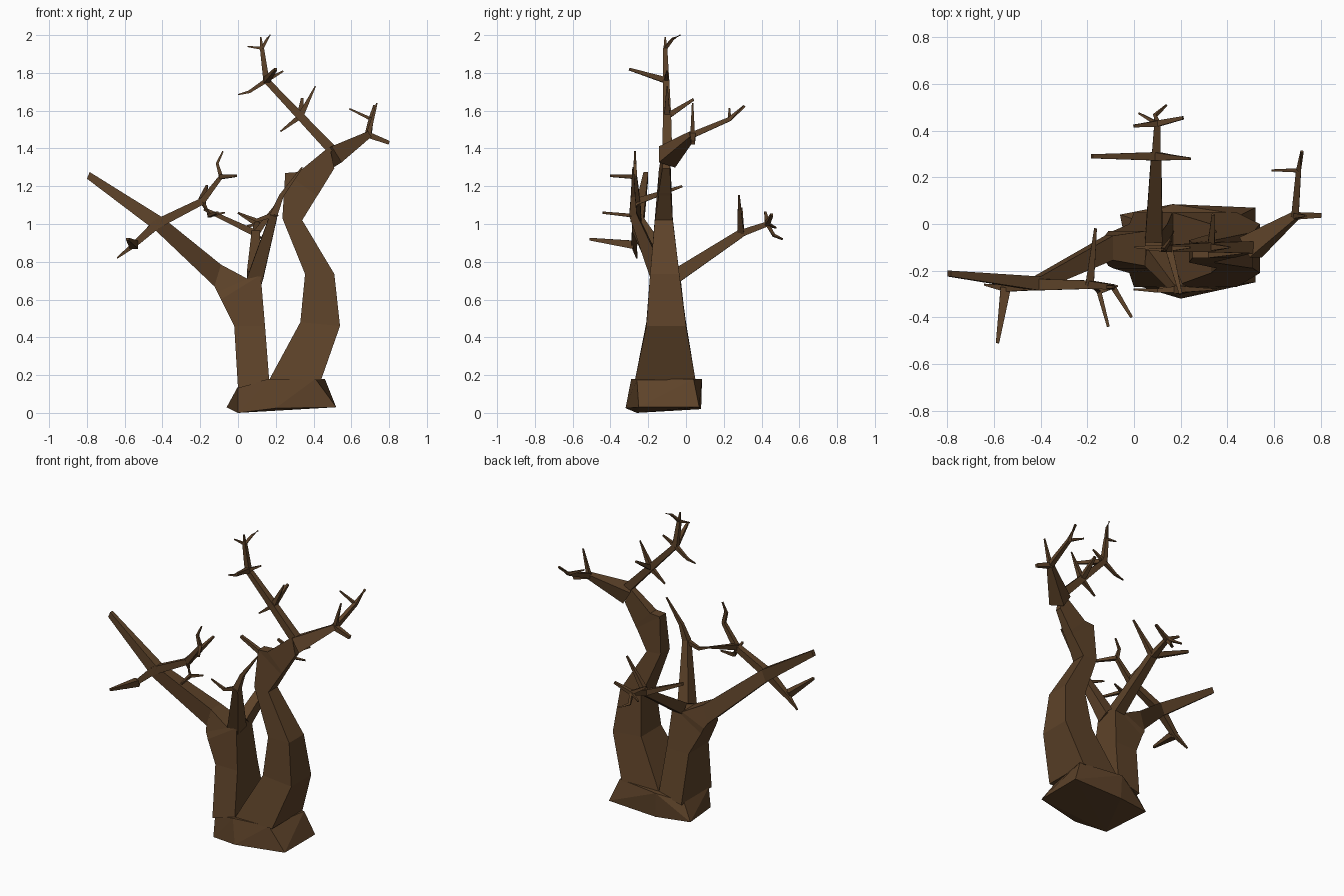
import bpy, bmesh
from mathutils import Vector

bark = bpy.data.materials.new("bark")
bark.diffuse_color = (0.11, 0.055, 0.022, 1)


def finish(bm, name):
    bmesh.ops.recalc_face_normals(bm, faces=bm.faces)
    mesh = bpy.data.meshes.new(name)
    bm.to_mesh(mesh)
    bm.free()
    mesh.materials.append(bark)
    bpy.context.collection.objects.link(bpy.data.objects.new(name, mesh))


def skin(bm, rings):
    """Bridge four-cornered rings and cap both ends."""
    vs = [[bm.verts.new(p) for p in r] for r in rings]
    for a, b in zip(vs, vs[1:]):
        for i in range(4):
            j = (i + 1) % 4
            bm.faces.new((a[i], a[j], b[j], b[i]))
    bm.faces.new(vs[0])
    bm.faces.new(vs[-1])


def trunk(name, sections):
    """Section: left x, z, right x, z, front y, back y."""
    bm = bmesh.new()
    skin(bm, [((lx, y0, lz), (rx, y0, rz), (rx, y1, rz), (lx, y1, lz))
              for lx, lz, rx, rz, y0, y1 in sections])
    finish(bm, name)


def limb(bm, points, r0, r1):
    """Square tapered tube along points."""
    pts = [Vector(p) for p in points]
    n = len(pts) - 1
    rings = []
    for i, p in enumerate(pts):
        d = (pts[min(i + 1, n)] - pts[max(i - 1, 0)]).normalized()
        ref = Vector((0, 0, 1)) if abs(d.y) > 0.75 else Vector((0, 1, 0))
        s = d.cross(ref).normalized()
        u = s.cross(d)
        r = r0 + (r1 - r0) * i / n
        rings.append([p + r * (a * s + b * u)
                      for a, b in ((-1, -1), (1, -1), (1, 1), (-1, 1))])
    skin(bm, rings)


def limbs(name, items):
    bm = bmesh.new()
    for points, r0, r1 in items:
        limb(bm, points, r0, r1)
    finish(bm, name)


# Flared base shared by both trunks
bm = bmesh.new()
for p in [(-.06, .04, .03), (.17, .08, .02), (.52, .07, .03), (.52, -.25, .03),
          (.2, -.32, .025), (0, -.26, 0), (0, .02, .14), (0, -.24, .14),
          (.165, .085, .18), (.165, -.29, .18), (.46, .04, .18), (.41, -.26, .18)]:
    bm.verts.new(p)
bmesh.ops.convex_hull(bm, input=bm.verts)
finish(bm, "trunk_base")

# Left trunk bending into the long left bough
trunk("left_trunk", [
    (0, .13, .165, .175, -.27, .05),
    (-.02, .46, .143, .46, -.21, 0),
    (-.09, .6, .12, .73, -.19, -.03),
    (-.11, .64, .05, .71, -.18, -.03),
    (-.125, .67, -.09, .785, -.155, -.05),
    (-.43, .96, -.40, 1.035, -.285, -.225),
    (-.8, 1.24, -.785, 1.275, -.225, -.2)])

# Right trunk with broken shoulder
trunk("right_trunk", [
    (.165, .175, .44, .175, -.27, .05),
    (.33, .48, .54, .46, -.21, 0),
    (.355, .735, .51, .735, -.19, -.035),
    (.235, 1.03, .34, 1.02, -.165, -.07),
    (.25, 1.27, .42, 1.15, -.145, -.08),
    (.32, 1.275, .43, 1.165, -.145, -.08),
    (.485, 1.41, .51, 1.295, -.125, -.085)])

# Crown branches: leaning leader with twigs, and right fork
fork, mid, high, top = (.5, -.1, 1.39), (.33, -.1, 1.57), (.15, -.105, 1.76), (.127, -.11, 1.93)
limbs("crown_leader", [
    ([fork, mid, high], .026, .016),
    ([high, top, (.125, -.11, 2)][:2], .016, .011),
    ([top, (.12, -.11, 1.99)], .009, .004),
    ([top, (.155, -.07, 1.98), (.17, -.03, 2)], .009, .003),
    ([top, (.05, -.11, 1.94)], .008, .003),
    ([high, (.06, -.1, 1.7), (0, -.1, 1.685)], .012, .003),
    ([high, (.24, -.1, 1.81)], .012, .004),
    ([high, (.2, -.3, 1.82)], .016, .007),
    ([mid, (.41, -.1, 1.73)], .016, .003),
    ([mid, (.225, -.1, 1.49)], .014, .004),
    ([mid, (.34, .04, 1.66)], .016, .007)])
knee = (.69, .035, 1.472)
limbs("crown_fork", [
    ([(.5, -.1, 1.355), knee], .05, .017),
    ([knee, (.8, .037, 1.43)], .016, .01),
    ([knee, (.705, .23, 1.555), (.72, .31, 1.625)], .016, .006),
    ([(.705, .23, 1.555), (.59, .23, 1.61)], .009, .004),
    ([knee, (.735, .035, 1.64)], .012, .004)])

# Twigs on the left bough
root, elbow, tuft = (-.43, -.26, 1.0), (-.19, -.26, 1.12), (-.09, -.27, 1.25)
low, droop = (-.55, -.275, .89), (-.15, -.29, 1.045)
limbs("left_bough_twigs", [
    ([root, elbow], .025, .018),
    ([elbow, tuft], .017, .011),
    ([tuft, (-.11, -.27, 1.32), (-.08, -.27, 1.385)], .011, .004),
    ([tuft, (-.01, -.4, 1.255)], .012, .006),
    ([elbow, (-.165, -.02, 1.2)], .018, .006),
    ([elbow, droop, (-.11, -.44, 1.06)], .014, .006),
    ([droop, (-.07, -.265, 1.06)], .01, .004),
    ([root, low], .024, .015),
    ([low, (-.64, -.26, .82)], .014, .004),
    ([low, (-.585, -.51, .92)], .022, .007)])

# Front branch growing out of the left trunk
tip = (.19, -.28, 1.05)
limbs("front_branch", [
    ([(.09, -.14, .71), tip], .042, .02),
    ([tip, (.23, -.28, 1.15), (.34, -.28, 1.3)], .02, .004),
    ([tip, (.1, -.285, 1.02), (0, -.28, 1.06)], .014, .004)])

# Back branch with cross twigs
hub, end = (.095, .29, .95), (.1, .43, 1.0)
limbs("back_branch", [
    ([(.085, -.06, .72), hub], .037, .022),
    ([hub, end], .019, .013),
    ([hub, (-.18, .29, 1.08)], .018, .009),
    ([hub, (.16, .285, 1.04), (.24, .28, 1.15)], .018, .005),
    ([end, (.0, .42, 1.06)], .013, .006),
    ([end, (.21, .455, 1.05)], .013, .007),
    ([end, (.09, .465, .94), (.14, .51, .92)], .011, .004),
    ([end, (.02, .475, .98)], .009, .004)])
